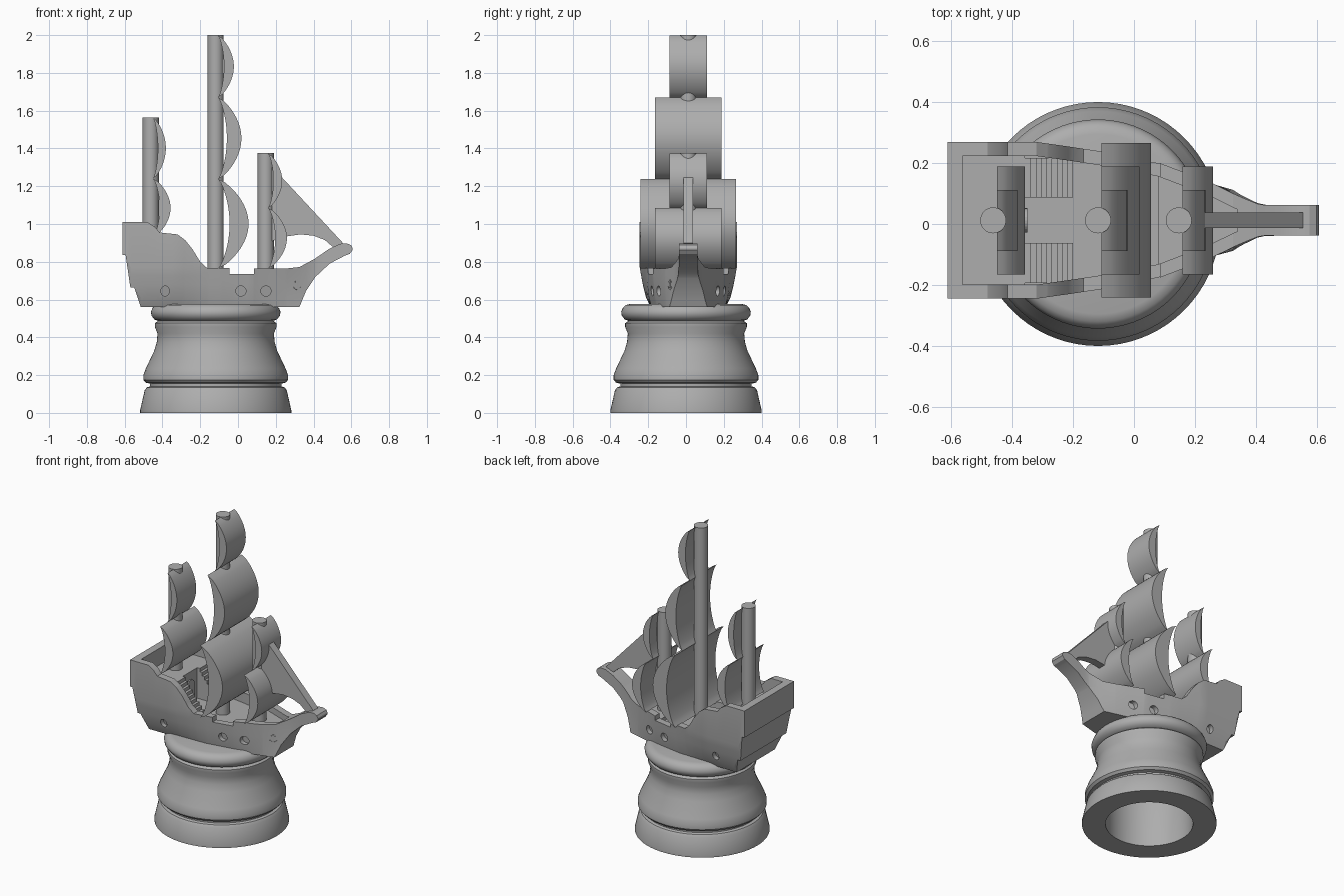
import bpy, bmesh, math
from mathutils import Matrix

cube = bpy.data.objects.get("Cube")
if cube:
    bpy.data.objects.remove(cube)

grey = bpy.data.materials.new("plain_grey")
grey.use_nodes = True
grey.diffuse_color = (0.42, 0.42, 0.42, 1)
grey.node_tree.nodes["Principled BSDF"].inputs["Base Color"].default_value = grey.diffuse_color

MID = 0.012      # ship centre line in y
DECK, FORE, POOP, NONE = 0.70, 0.725, 0.90, 9


def finish(name, bm):
    bmesh.ops.recalc_face_normals(bm, faces=bm.faces)
    mesh = bpy.data.meshes.new(name)
    bm.to_mesh(mesh)
    bm.free()
    mesh.materials.append(grey)
    ob = bpy.data.objects.new(name, mesh)
    bpy.context.collection.objects.link(ob)
    return ob


def loft(rings):
    """Closed solid through rings of equal length."""
    bm = bmesh.new()
    loops = [[bm.verts.new(p) for p in ring] for ring in rings]
    n = len(loops[0])
    for a, b in zip(loops, loops[1:]):
        for i in range(n):
            j = (i + 1) % n
            bm.faces.new((a[i], a[j], b[j], b[i]))
    bm.faces.new(loops[0])
    bm.faces.new(loops[-1])
    bmesh.ops.remove_doubles(bm, verts=bm.verts, dist=0.0002)
    return bm


def side_prism(name, pts, y0, y1):
    return finish(name, loft([[(x, y + MID, z) for x, z in pts] for y in (y0, y1)]))


def smooth(ob, angle=30):
    bpy.ops.object.select_all(action='DESELECT')
    ob.select_set(True)
    bpy.context.view_layer.objects.active = ob
    bpy.ops.object.shade_smooth_by_angle(angle=math.radians(angle))


# Pedestal: hollow turned base
profile = [(0, 0.5), (0.24, 0.5), (0.26, 0.46), (0.26, 0), (0.40, 0), (0.40, 0.015),
           (0.376, 0.12), (0.365, 0.135), (0.348, 0.14), (0.348, 0.155), (0.37, 0.16),
           (0.383, 0.175), (0.383, 0.2), (0.37, 0.235), (0.325, 0.33), (0.312, 0.375),
           (0.308, 0.42), (0.322, 0.455), (0.322, 0.475), (0.305, 0.487), (0.325, 0.495),
           (0.34, 0.515), (0.343, 0.535), (0.335, 0.555), (0.32, 0.57), (0.295, 0.577), (0, 0.577)]
bm = bmesh.new()
line = [bm.verts.new((r, 0, z)) for r, z in profile]
edges = [bm.edges.new(pair) for pair in zip(line, line[1:])]
bmesh.ops.spin(bm, geom=line + edges, cent=(0, 0, 0), axis=(0, 0, 1), steps=72,
               angle=2 * math.pi, use_merge=True)
bmesh.ops.remove_doubles(bm, verts=bm.verts, dist=0.0005)
bmesh.ops.translate(bm, verts=bm.verts, vec=(-0.118, 0, 0))
smooth(finish("pedestal", bm), 35)

# Hull lines: half-widths at bottom and rail, then keel, rail and floor heights
BOTTOM_W = [(-0.7, 0.2), (-0.1, 0.195), (0.08, 0.165), (0.25, 0.12), (0.325, 0.1),
            (0.4, 0.07), (0.48, 0.05), (0.7, 0.05)]
RAIL_W = [(-0.7, 0.257), (-0.32, 0.257), (-0.2, 0.24), (-0.1, 0.225), (0.08, 0.19),
          (0.25, 0.125), (0.325, 0.088), (0.4, 0.055), (0.43, 0.05), (0.7, 0.05)]
KEEL = [(-0.612, 0.835), (-0.595, 0.835), (-0.57, 0.665), (-0.55, 0.665), (-0.515, 0.56),
        (0.325, 0.56), (0.36, 0.645), (0.41, 0.72), (0.485, 0.79), (0.565, 0.832),
        (0.592, 0.842), (0.606, 0.862)]
RAIL = [(-0.612, 1.01), (-0.48, 1.01), (-0.44, 0.985), (-0.415, 0.955), (-0.32, 0.945),
        (-0.28, 0.915), (-0.24, 0.865), (-0.2, 0.8), (-0.165, 0.768), (-0.045, 0.768),
        (-0.045, 0.735), (0.085, 0.735), (0.085, 0.765), (0.26, 0.765), (0.325, 0.772),
        (0.405, 0.815), (0.485, 0.87), (0.54, 0.895), (0.575, 0.898), (0.598, 0.888),
        (0.606, 0.874)]
FLOOR = [(-0.612, NONE), (-0.562, NONE), (-0.562, POOP), (-0.357, POOP), (-0.357, DECK),
         (0.08, DECK), (0.08, FORE), (0.34, FORE), (0.34, NONE), (0.606, NONE)]
PORTS = [-0.384 + 0.133 * i for i in range(5)]
PORT_Z, CELL, PORT_R = 0.645, 0.035, 0.027


def along(line, x):
    x = min(max(x, line[0][0]), line[-1][0])
    for (x0, v0), (x1, v1) in zip(line, line[1:]):
        if x0 < x1 and x <= x1:
            return v0 + (v1 - v0) * (x - x0) / (x1 - x0)


def width(x, z):
    t = min(max((z - 0.56) / 0.21, 0), 1) ** 0.6
    low = along(BOTTOM_W, x)
    return low + t * (along(RAIL_W, x) - low)


def section(x, nudge):
    at = x + nudge
    keel, rail = along(KEEL, at), along(RAIL, at)
    floor = min(along(FLOOR, at), rail)
    levels = [min(max(z, keel), rail)
              for z in (keel, PORT_Z - CELL, PORT_Z + CELL, 0.725, 0.77, rail)]
    inner = max(width(x, 0.77) - 0.046, 0.01)
    half = [(width(x, z), z) for z in levels] + [(inner, rail), (inner, floor)]
    return [(x, MID - w, z) for w, z in half] + [(x, MID + w, z) for w, z in reversed(half)]


stops = {x for curve in (KEEL, RAIL, FLOOR) for x, _ in curve} | {-0.1, 0.25, 0.43}
stops |= {x + d for x in PORTS for d in (-CELL, CELL)}
bm = loft([section(x, e) for x in sorted(stops) for e in (-0.00001, 0.00001)])


def porthole(bm, face, depth):
    """Swap a square side panel for a round recess."""
    c = list(face.verts)
    inward = -math.copysign(depth, face.calc_center_median().y - MID)
    rim, back = [], []
    for i in range(24):
        a = math.radians(225 + 15 * i)
        u = 0.5 + PORT_R / CELL / 2 * math.cos(a)
        v = 0.5 + PORT_R / CELL / 2 * math.sin(a)
        p = c[0].co.lerp(c[1].co, u).lerp(c[3].co.lerp(c[2].co, u), v)
        rim.append(bm.verts.new(p))
        back.append(bm.verts.new((p.x, p.y + inward, p.z)))
    bm.faces.remove(face)
    for k in range(4):
        arc = [rim[(6 * k + i) % 24] for i in range(7)]
        bm.faces.new([c[k], c[(k + 1) % 4]] + arc[::-1])
    for i in range(24):
        j = (i + 1) % 24
        bm.faces.new((rim[i], rim[j], back[j], back[i]))
    bm.faces.new(back)


# Portholes on both sides
panels = []
for face in bm.faces:
    mid = face.calc_center_median()
    spans = max(v.co.x for v in face.verts) - min(v.co.x for v in face.verts)
    if (len(face.verts) == 4 and abs(mid.z - PORT_Z) < 0.005 and spans > CELL
            and any(abs(mid.x - x) < 0.005 for x in PORTS)):
        panels.append(face)
for face in panels:
    porthole(bm, face, 0.03)
smooth(finish("hull", bm), 20)

# Anchor plates on the right bow
slope = math.atan2(width(0.28, 0.68) - width(0.35, 0.68), 0.07)
place = (Matrix.Translation((0.315, MID - width(0.315, 0.68), 0.68))
         @ Matrix.Rotation(slope, 4, 'Z'))
bm = bmesh.new()
for dx, dz, w, h, tilt in ((0, 0, 0.007, 0.05, 0), (0, 0.014, 0.028, 0.006, 0),
                           (-0.011, -0.021, 0.026, 0.007, 0.5),
                           (0.011, -0.021, 0.026, 0.007, -0.5)):
    bmesh.ops.create_cube(bm, size=1, matrix=place @ Matrix.Translation((dx, 0, dz))
                          @ Matrix.Rotation(tilt, 4, 'Y') @ Matrix.Diagonal((w, 0.006, h, 1)))
finish("anchor", bm)

# Arched cabin door on the wall below the stern deck
door = [(-0.04, DECK), (0.04, DECK)]
door += [(0.04 * math.cos(a), 0.81 + 0.04 * math.sin(a))
         for a in (math.pi * i / 12 for i in range(13))]
finish("cabin_door", loft([[(x, MID + y, z) for y, z in door] for x in (-0.358, -0.35)]))

# Stairs up to the stern deck
STEPS = 9
stair = [(-0.36, DECK - 0.02), (-0.2, DECK - 0.02)]
for i in range(STEPS):
    x = -0.2 - i * 0.155 / STEPS
    rise = (POOP - DECK) / STEPS
    stair += [(x, DECK + i * rise), (x, DECK + (i + 1) * rise)]
stair.append((-0.36, POOP))
for label, y0, y1 in (("right", -0.205, -0.075), ("left", 0.075, 0.205)):
    side_prism(label + "_stairs", stair, y0, y1)


# Masts and billowing sails
def sail(name, x, z0, z1, bulge, half):
    n = 24
    arc = [(math.sin(math.pi * i / n) ** 0.7 if 0 < i < n else 0, z0 + (z1 - z0) * i / n)
           for i in range(n + 1)]
    pts = [(x + bulge * s, z) for s, z in arc]
    pts += [(x + 0.38 * bulge * s, z) for s, z in reversed(arc[1:-1])]
    smooth(side_prism(name, pts, -half, half))


rig = {
    "mizzen": (-0.462, 1.565, POOP, [(0.93, 1.24, 0.093, 0.177), (1.24, 1.563, 0.068, 0.1)]),
    "main": (-0.118, 2.0, DECK, [(0.765, 1.238, 0.162, 0.253), (1.238, 1.67, 0.124, 0.177),
                                 (1.67, 1.998, 0.084, 0.1)]),
    "fore": (0.147, 1.375, DECK, [(0.765, 1.085, 0.1, 0.177), (1.085, 1.373, 0.075, 0.1)]),
}
for label, (x, top, foot, sails) in rig.items():
    foot -= 0.03
    bm = bmesh.new()
    bmesh.ops.create_cone(bm, cap_ends=True, segments=32, radius1=0.0425, radius2=0.0425,
                          depth=top - foot, matrix=Matrix.Translation((x, MID, (top + foot) / 2)))
    smooth(finish(label + "_mast", bm))
    for i, (z0, z1, bulge, half) in enumerate(sails):
        sail(f"{label}_sail_{i + 1}", x + 0.012, z0, z1, bulge, half)

# Triangular head sail between fore mast and bowsprit
side_prism("head_sail", [(0.18, 1.30), (0.225, 1.255), (0.555, 0.9), (0.54, 0.885), (0.5, 0.88),
                         (0.46, 0.915), (0.4, 0.938), (0.33, 0.945), (0.26, 0.935),
                         (0.18, 0.91)], -0.025, 0.025)
